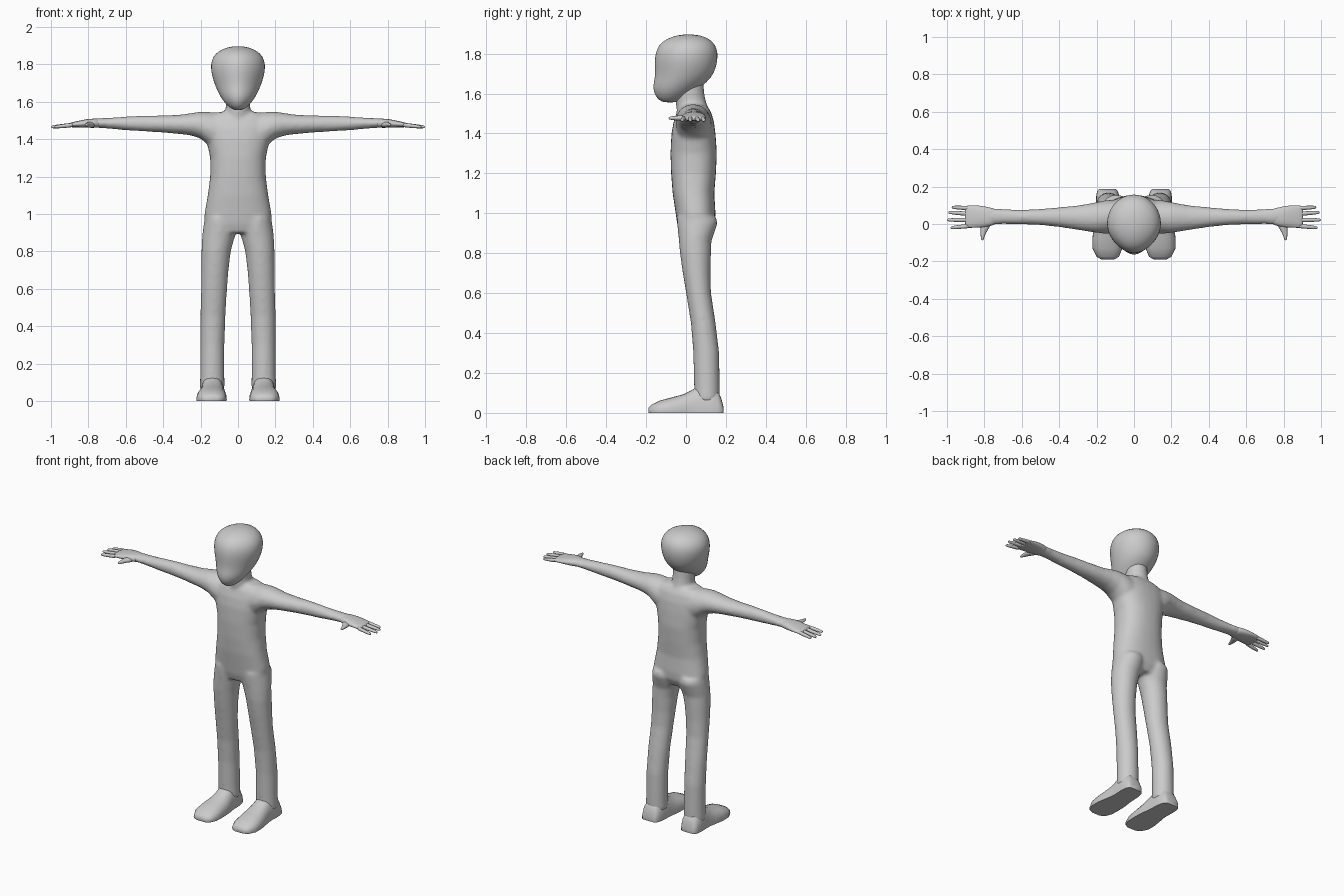
import bpy, bmesh, math

skin = bpy.data.materials.new("light_grey")
skin.diffuse_color = (0.6, 0.6, 0.6, 1)


def loft(bm, axis, rings, side=1, n=20, power=1.0, pinch=0.0):
    """Skin rings (t, a0, a1, b0, b1): extents across an axis, capped at both ends."""
    loops = []
    for t, a0, a1, b0, b1 in rings:
        loop = []
        for i in range(n):
            ang = 2 * math.pi * i / n
            c, s = math.cos(ang), math.sin(ang)
            c = math.copysign(abs(c) ** power, c)
            s = math.copysign(abs(s) ** power, s)
            if s < 0:
                c *= 1 - pinch * s * s
            a = (a0 + a1) / 2 + c * (a1 - a0) / 2
            b = (b0 + b1) / 2 + s * (b1 - b0) / 2
            x, y, z = {"x": (t, a, b), "y": (a, t, b), "z": (a, b, t)}[axis]
            loop.append(bm.verts.new((x * side, y, z)))
        loops.append(loop)
    for l0, l1 in zip(loops, loops[1:]):
        for i in range(n):
            j = (i + 1) % n
            bm.faces.new((l0[i], l0[j], l1[j], l1[i]))
    bm.faces.new(loops[0])
    bm.faces.new(loops[-1])


def finish(bm, name, subdiv=0, angle=60):
    bmesh.ops.recalc_face_normals(bm, faces=bm.faces)
    mesh = bpy.data.meshes.new(name)
    bm.to_mesh(mesh)
    bm.free()
    ob = bpy.data.objects.new(name, mesh)
    bpy.context.collection.objects.link(ob)
    mesh.materials.append(skin)
    for p in mesh.polygons:
        p.use_smooth = True
    if subdiv:
        m = ob.modifiers.new("subdivide", "SUBSURF")
        m.levels = m.render_levels = subdiv
    elif angle:
        bpy.context.view_layer.objects.active = ob
        ob.select_set(True)
        bpy.ops.object.shade_smooth_by_angle(angle=math.radians(angle))
        ob.select_set(False)
    return ob


# Body: torso, neck, legs and arms fused into one smooth skin
bm = bmesh.new()
torso = [(0.90, 0.15, -0.03, 0.12), (0.95, 0.178, -0.045, 0.145), (1.0, 0.18, -0.052, 0.148),
         (1.1, 0.162, -0.067, 0.142), (1.2, 0.149, -0.075, 0.15), (1.3, 0.149, -0.078, 0.155),
         (1.4, 0.17, -0.073, 0.148), (1.46, 0.18, -0.062, 0.14), (1.51, 0.17, -0.045, 0.125),
         (1.54, 0.13, -0.025, 0.105), (1.548, 0.07, -0.01, 0.09)]
loft(bm, "z", [(z, -w, w, f, b) for z, w, f, b in torso], n=28, power=0.85)
neck = [(1.46, -0.04, 0.11), (1.54, -0.05, 0.105), (1.6, -0.05, 0.092), (1.69, -0.05, 0.085)]
loft(bm, "z", [(z, -0.066, 0.066, f, b) for z, f, b in neck])
leg = [(0.98, 0.01, 0.178, -0.045, 0.152), (0.95, 0.008, 0.183, -0.045, 0.159),
       (0.9, 0.01, 0.19, -0.04, 0.142), (0.86, 0.022, 0.193, -0.036, 0.128),
       (0.8, 0.038, 0.196, -0.031, 0.126), (0.7, 0.05, 0.197, -0.017, 0.123),
       (0.6, 0.058, 0.198, 0.0, 0.126), (0.45, 0.067, 0.201, 0.024, 0.149),
       (0.3, 0.072, 0.202, 0.036, 0.167), (0.13, 0.072, 0.203, 0.04, 0.17),
       (0.06, 0.07, 0.205, 0.04, 0.17)]
arm = [(0.1, -0.05, 0.13, 1.33, 1.54), (0.15, -0.052, 0.128, 1.36, 1.546),
       (0.2, -0.048, 0.118, 1.403, 1.547), (0.25, -0.04, 0.108, 1.419, 1.54),
       (0.3, -0.032, 0.1, 1.426, 1.532), (0.4, -0.017, 0.09, 1.435, 1.527),
       (0.5, -0.006, 0.081, 1.441, 1.527), (0.6, -0.002, 0.077, 1.447, 1.521),
       (0.7, -0.001, 0.081, 1.457, 1.514), (0.76, -0.006, 0.086, 1.461, 1.512),
       (0.8, 0.005, 0.08, 1.467, 1.505)]
for s in (-1, 1):
    loft(bm, "z", leg, s)
    loft(bm, "x", arm, s)
body = finish(bm, "body", angle=0)
remesh = body.modifiers.new("fuse", "REMESH")
remesh.mode = "VOXEL"
remesh.voxel_size = 0.01
remesh.use_smooth_shade = True
soften = body.modifiers.new("soften", "SMOOTH")
soften.factor = 0.5
soften.iterations = 10

# Head: rounded skull narrowing to a forward chin
bm = bmesh.new()
head = [(1.555, 0.02, -0.11, -0.05), (1.568, 0.045, -0.138, -0.02), (1.595, 0.073, -0.158, 0.02),
        (1.635, 0.1, -0.168, 0.08), (1.68, 0.121, -0.156, 0.13), (1.73, 0.138, -0.157, 0.152),
        (1.78, 0.148, -0.158, 0.161), (1.825, 0.143, -0.148, 0.157), (1.86, 0.12, -0.122, 0.137),
        (1.884, 0.08, -0.076, 0.1), (1.897, 0.03, -0.02, 0.045)]
loft(bm, "z", [(z, -w, w, f, b) for z, w, f, b in head], n=24, pinch=0.15)
finish(bm, "head", subdiv=1)

# Hands: flat palm, four fingers and a thumb
palm = [(0.73, 0.0, 0.082, 1.462, 1.509), (0.77, -0.013, 0.088, 1.46, 1.511),
        (0.81, -0.02, 0.098, 1.461, 1.508), (0.85, -0.021, 0.101, 1.463, 1.499),
        (0.89, -0.022, 0.1, 1.463, 1.49), (0.905, -0.02, 0.097, 1.465, 1.485)]
fingers = [(0.084, 0.09, 0.975), (0.054, 0.062, 0.993), (0.021, 0.022, 1.0), (-0.01, -0.02, 0.982)]
for s, label in ((-1, "right"), (1, "left")):
    bm = bmesh.new()
    loft(bm, "x", palm, s, n=16, power=0.85)
    for y0, y1, tip in fingers:
        rings = []
        for k, r in ((0, 0.013), (0.35, 0.0125), (0.7, 0.011), (0.93, 0.009), (1, 0.005)):
            y, z = y0 + (y1 - y0) * k, 1.477 - 0.012 * k
            rings.append((0.875 + (tip - 0.875) * k, y - r, y + r, z - r, z + r))
        loft(bm, "x", rings, s, n=8)
    thumb = [(0.02, 0.755, 0.81, 0.02), (-0.012, 0.765, 0.823, 0.017), (-0.035, 0.783, 0.822, 0.014),
             (-0.065, 0.798, 0.821, 0.011), (-0.09, 0.805, 0.818, 0.007)]
    loft(bm, "y", [(y, a, b, 1.477 - r, 1.477 + r) for y, a, b, r in thumb], s, n=8)
    finish(bm, label + "_hand", subdiv=1)

# Feet: arched shoe shape on a flat sole
foot = [(-0.189, 0.14, 0.035, 0.025), (-0.175, 0.14, 0.06, 0.04), (-0.13, 0.142, 0.08, 0.062),
        (-0.07, 0.141, 0.081, 0.078), (-0.01, 0.137, 0.075, 0.094), (0.03, 0.136, 0.068, 0.115),
        (0.06, 0.137, 0.065, 0.135), (0.12, 0.139, 0.065, 0.135), (0.16, 0.141, 0.06, 0.11),
        (0.178, 0.142, 0.053, 0.07), (0.188, 0.142, 0.043, 0.03)]
for s, label in ((-1, "right"), (1, "left")):
    bm = bmesh.new()
    loft(bm, "y", [(y, x - w, x + w, -h + 0.02, h) for y, x, w, h in foot], s, n=24, power=0.85)
    cut = bmesh.ops.bisect_plane(bm, geom=bm.verts[:] + bm.edges[:] + bm.faces[:],
                                 plane_co=(0, 0, 0), plane_no=(0, 0, -1), clear_outer=True)
    rim = [e for e in cut["geom_cut"] if isinstance(e, bmesh.types.BMEdge)]
    bmesh.ops.holes_fill(bm, edges=rim, sides=0)
    finish(bm, label + "_foot", angle=50)
